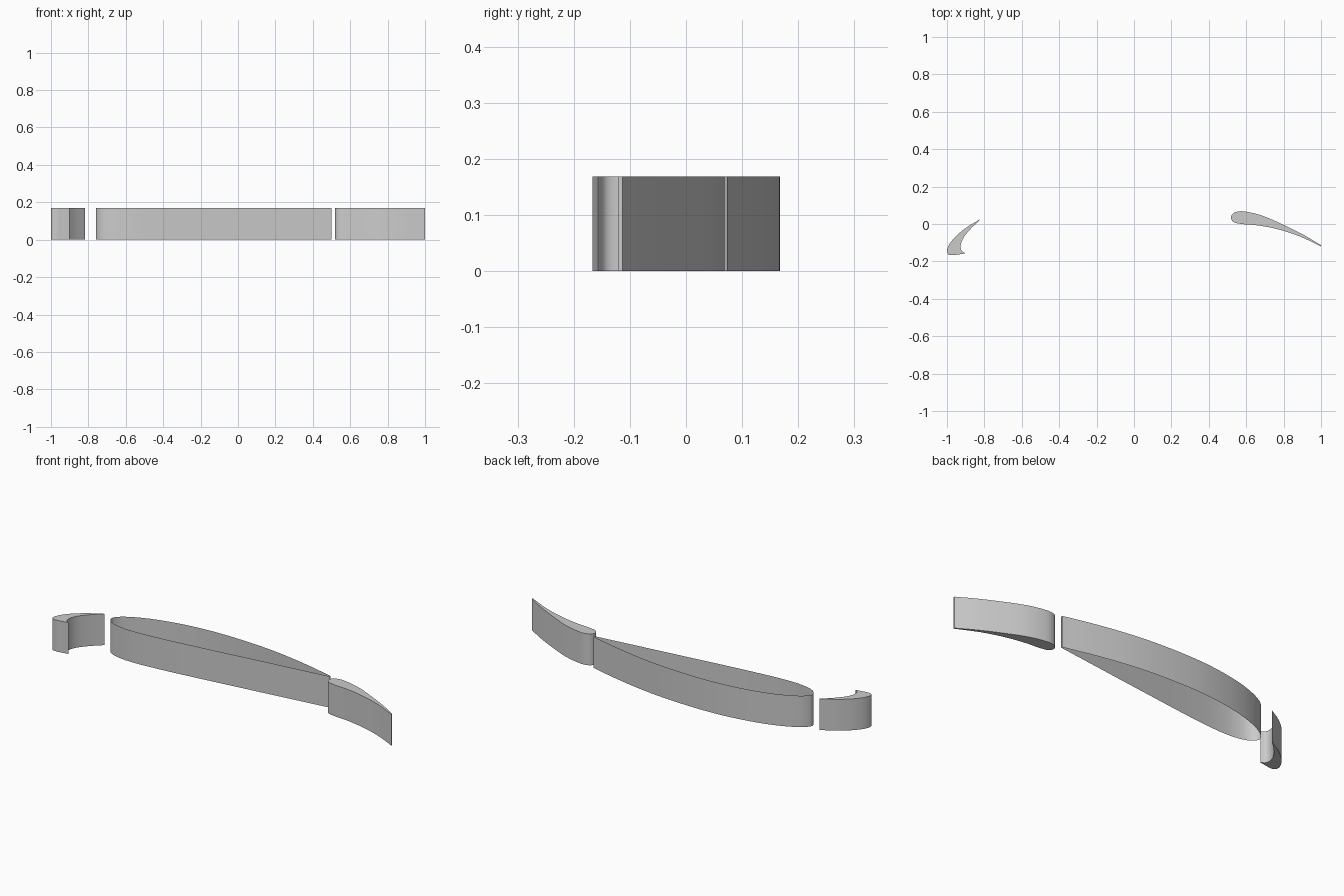
import bpy, bmesh, math
from mathutils import Vector

HEIGHT = 0.169
STEPS = 8

cube = bpy.data.objects.get("Cube")
if cube:
    bpy.data.objects.remove(cube, do_unlink=True)

grey = bpy.data.materials.new("plain grey")
grey.use_nodes = True
COLOUR = (0.6, 0.6, 0.6, 1)
grey.diffuse_color = COLOUR
grey.node_tree.nodes["Principled BSDF"].inputs["Base Color"].default_value = COLOUR


def spline(points):
    """Smooth centripetal curve through the points, sharp at both ends."""
    p = [Vector(q) for q in points]
    p = [2 * p[0] - p[1]] + p + [2 * p[-1] - p[-2]]
    out = []
    for a, b, c, d in zip(p, p[1:], p[2:], p[3:]):
        t1 = (b - a).length ** 0.5
        t2 = t1 + (c - b).length ** 0.5
        t3 = t2 + (d - c).length ** 0.5
        for i in range(STEPS):
            t = t1 + (t2 - t1) * i / STEPS
            ab = a.lerp(b, t / t1)
            bc = b.lerp(c, (t - t1) / (t2 - t1))
            cd = c.lerp(d, (t - t2) / (t3 - t2))
            abc = ab.lerp(bc, t / t2)
            bcd = bc.lerp(cd, (t - t1) / (t3 - t1))
            out.append(abc.lerp(bcd, (t - t1) / (t2 - t1)))
    return out + [p[-2]]


def extrude_section(name, curves, solid):
    """Upright wall along end-to-end curves; a solid one is closed and capped."""
    outline = []
    for q in (q for curve in curves for q in spline(curve)):
        if not outline or min((q - outline[0]).length, (q - outline[-1]).length) > 1e-5:
            outline.append(q)
    bm = bmesh.new()
    low = [bm.verts.new((q.x, q.y, 0)) for q in outline]
    high = [bm.verts.new((q.x, q.y, HEIGHT)) for q in outline]
    n = len(outline)
    for i in range(n if solid else n - 1):
        j = (i + 1) % n
        bm.faces.new((low[i], low[j], high[j], high[i]))
    if solid:
        bm.faces.new(low[::-1])
        bm.faces.new(high)
    mesh = bpy.data.meshes.new(name)
    bm.to_mesh(mesh)
    bm.free()
    mesh.materials.append(grey)
    obj = bpy.data.objects.new(name, mesh)
    bpy.context.collection.objects.link(obj)
    bpy.ops.object.select_all(action="DESELECT")
    obj.select_set(True)
    bpy.context.view_layer.objects.active = obj
    bpy.ops.object.shade_smooth_by_angle(angle=math.radians(35))


# Leading slat: convex outside, then hollow inside (anticlockwise)
extrude_section("leading_slat", [
    [(-.817, .028), (-.895, -.018), (-.957, -.07), (-.988, -.11), (-1, -.145),
     (-.993, -.162), (-.97, -.167), (-.94, -.163), (-.902, -.157)],
    [(-.902, -.157), (-.922, -.142), (-.927, -.12), (-.915, -.08),
     (-.877, -.03), (-.817, .028)],
], True)

# Main wing element: an open sleeve with a straight underside and a slit tail
extrude_section("main_wing", [
    [(.5, .073), (.35, .109), (.166, .143), (0, .161), (-.211, .167),
     (-.35, .159), (-.488, .138), (-.6, .109), (-.69, .072), (-.74, .039),
     (-.76, .01), (-.75, -.017), (-.72, -.038), (-.66, -.053), (-.58, -.057),
     (-.42, -.046), (.04, .009), (.5, .067)],
], False)

# Trailing flap: round nose, cambered tail with a blunt end
extrude_section("trailing_flap", [
    [(1, -.113), (.91, -.06), (.8, -.005), (.69, .043), (.62, .062),
     (.565, .068), (.532, .058), (.518, .037), (.53, .012), (.57, .001),
     (.65, -.006), (.76, -.026), (.88, -.064), (1, -.12)],
], True)
